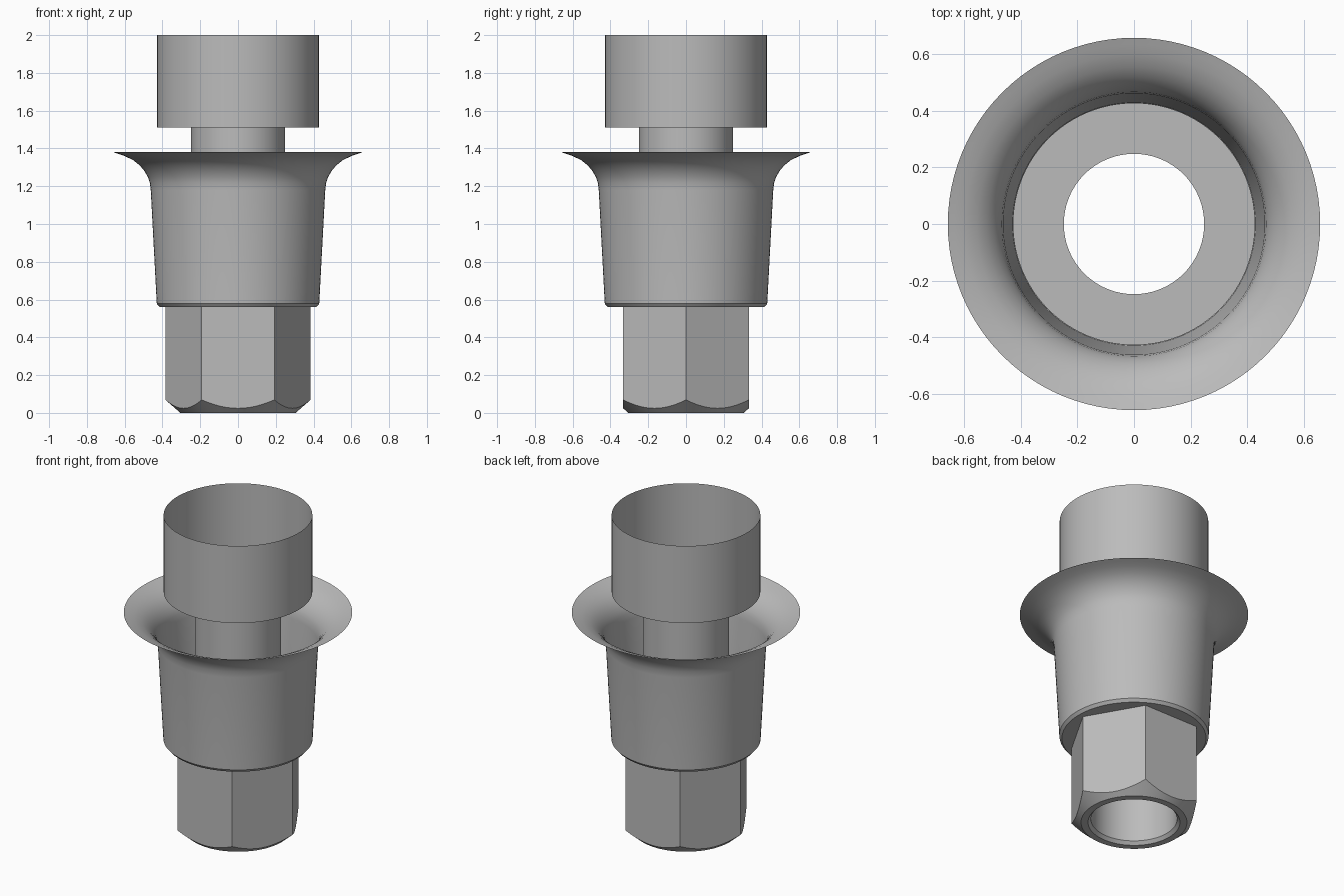
import bpy
import bmesh
from math import cos, sin, pi, radians

SIDES = 96                 # a multiple of six, so hexagon corners land on points
FLAT = 0.333               # hexagon centre to flat
CHAMFER_R = 0.305          # radius of the bottom chamfer at z = 0
CHAMFER_SLOPE = 0.87

default = bpy.data.objects.get("Cube")
if default:
    bpy.data.objects.remove(default, do_unlink=True)

metal = bpy.data.materials.new("satin grey metal")
metal.use_nodes = True
grey = (0.5, 0.5, 0.5, 1)
metal.diffuse_color = grey
metal.node_tree.nodes["Principled BSDF"].inputs["Base Color"].default_value = grey


def hex_radius(a):
    return FLAT / cos(a % (pi / 3) - pi / 6)


def circle(r, z):
    return lambda a: (r, z)


def hexagon(z):
    return lambda a: (hex_radius(a), z)


def chamfer_edge(a):
    # where the conical chamfer meets the hexagon's flats
    r = hex_radius(a)
    return r, (r - CHAMFER_R) * CHAMFER_SLOPE


def loft(name, sections):
    """Skin a chain of closed rings; each section maps angle to (radius, z)."""
    bm = bmesh.new()
    rings = []
    for section in sections:
        ring = []
        for i in range(SIDES):
            a = 2 * pi * i / SIDES
            r, z = section(a)
            ring.append(bm.verts.new((r * cos(a), r * sin(a), z)))
        rings.append(ring)
    for low, high in zip(rings, rings[1:]):
        for i in range(SIDES):
            j = (i + 1) % SIDES
            bm.faces.new((low[i], low[j], high[j], high[i]))
    mesh = bpy.data.meshes.new(name)
    bm.to_mesh(mesh)
    bm.free()
    mesh.materials.append(metal)
    obj = bpy.data.objects.new(name, mesh)
    bpy.context.collection.objects.link(obj)
    bpy.ops.object.select_all(action="DESELECT")
    obj.select_set(True)
    bpy.context.view_layer.objects.active = obj
    bpy.ops.object.shade_smooth_by_angle(angle=radians(30))
    return obj


# Hexagonal plug with conical chamfer and flat end around the bore
loft("hexagonal_plug", [circle(0.265, 0), circle(CHAMFER_R, 0), chamfer_edge, hexagon(0.56)])

# Tapered thin sleeve, from its underside to the flared collar
flare = [(0.462, 1.18), (0.467, 1.22), (0.478, 1.25), (0.495, 1.28), (0.52, 1.31),
         (0.555, 1.338), (0.6, 1.36), (0.635, 1.372), (0.658, 1.38)]
loft("flared_sleeve", [hexagon(0.56), circle(0.415, 0.56), circle(0.43, 0.578)]
     + [circle(r, z) for r, z in flare])

# Thin bore tube through the middle, opening into the wide cup on top
loft("bore_and_cup", [circle(0.428, 2), circle(0.428, 1.51), circle(0.248, 1.51),
                      circle(0.248, 0.02), circle(0.265, 0)])
